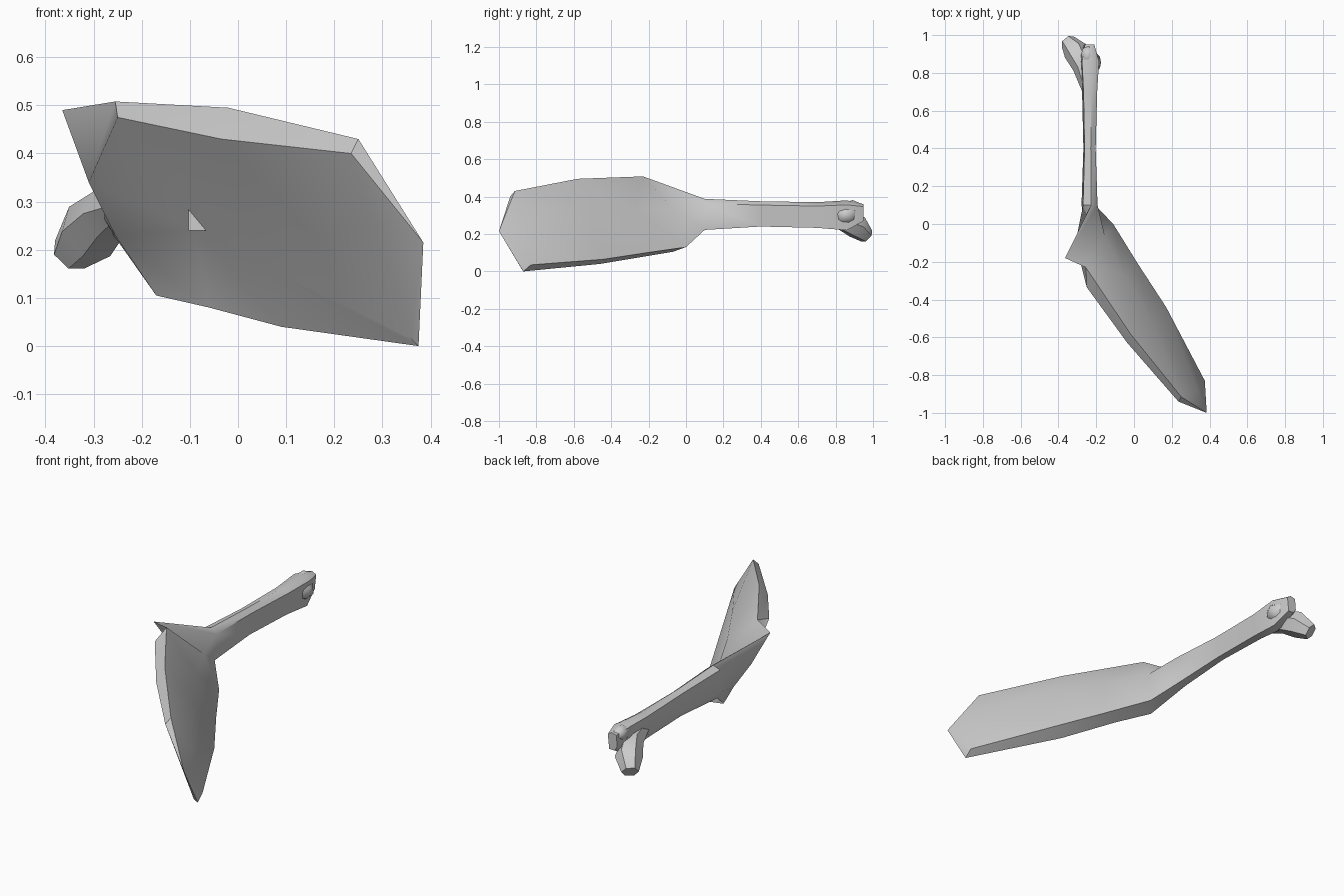
import bpy
import bmesh
from mathutils import Vector, Matrix

default_cube = bpy.data.objects.get("Cube")
if default_cube:
    bpy.data.objects.remove(default_cube)

# Single bone-grey material
bone_grey = bpy.data.materials.new("bone_grey")
bone_grey.use_nodes = True
colour = (0.6, 0.6, 0.6, 1)
bone_grey.diffuse_color = colour
bone_grey.node_tree.nodes["Principled BSDF"].inputs["Base Color"].default_value = colour


def finish(bm, name, angle=0.85):
    """Turn a bmesh into a named, shaded object."""
    bmesh.ops.recalc_face_normals(bm, faces=bm.faces)
    mesh = bpy.data.meshes.new(name)
    bm.to_mesh(mesh)
    bm.free()
    mesh.materials.append(bone_grey)
    obj = bpy.data.objects.new(name, mesh)
    bpy.context.collection.objects.link(obj)
    bpy.ops.object.select_all(action="DESELECT")
    obj.select_set(True)
    bpy.context.view_layer.objects.active = obj
    bpy.ops.object.shade_smooth_by_angle(angle=angle)


def loft(name, rings, tip=None):
    """Skin a list of equal-length rings, closing both ends."""
    bm = bmesh.new()
    loops = [[bm.verts.new(point) for point in ring] for ring in rings]
    count = len(loops[0])
    for a, b in zip(loops, loops[1:]):
        for i in range(count):
            j = (i + 1) % count
            bm.faces.new((a[i], a[j], b[j], b[i]))
    bm.faces.new(loops[0])
    if tip:
        apex = bm.verts.new(tip)
        for i in range(count):
            bm.faces.new((loops[-1][i], loops[-1][(i + 1) % count], apex))
    else:
        bm.faces.new(loops[-1])
    finish(bm, name)


def shaft_ring(y, left, right, bottom, top):
    """Six-sided shaft section, ordered like the blade sections."""
    across = (0.6, 0.1, 0, 0.3, 0.85, 1)
    upward = (1, 0.92, 0.25, 0, 0, 0.85)
    return [(left + (right - left) * u, y, bottom + (top - bottom) * v)
            for u, v in zip(across, upward)]


def tube(name, path, radii):
    """Six-sided tapering tube along a path."""
    points = [Vector(p) for p in path]
    rings = []
    for i, (centre, radius) in enumerate(zip(points, radii)):
        along = points[min(i + 1, len(points) - 1)] - points[max(i - 1, 0)]
        turn = along.to_track_quat("Z", "Y")
        rings.append([centre + turn @ (Matrix.Rotation(k * 1.0472, 3, "Z")
                                       @ Vector((radius, 0, 0))) for k in range(6)])
    loft(name, rings)


# Blade sections: top ridge, front rim, front crease, lower front, lower back, back bulge
root = [(-.365, -.18, .49), (-.31, -.1, .34), (-.255, -.03, .23),
        (-.17, -.07, .105), (-.11, 0, .13), (-.155, -.06, .33)]
upper = [(-.255, -.23, .508), (-.25, -.335, .475), (-.09, -.25, .24),
         (-.06, -.22, .08), (.02, -.21, .1), (-.048, -.275, .335)]
middle = [(-.02, -.58, .495), (-.035, -.63, .43), (.06, -.51, .165),
          (.09, -.46, .04), (.17, -.44, .065), (.1, -.53, .35)]
lower = [(.25, -.915, .43), (.235, -.94, .4), (.36, -.88, .015),
         (.375, -.87, 0), (.375, -.83, .035), (.335, -.88, .27)]

# Shaft sections from the knuckle back to the flared neck
shaft = [shaft_ring(*values) for values in (
    (.95, -.265, -.21, .27, .36),
    (.86, -.285, -.185, .22, .38),
    (.7, -.275, -.195, .233, .37),
    (.4, -.268, -.203, .24, .375),
    (.1, -.278, -.193, .222, .388))]
loft("blade_and_shaft", shaft + [root, upper, middle, lower], tip=(.385, -1, .215))

# Hooked head that swings out and down from the shaft end
tube("hooked_head",
     [(-.24, .7, .29), (-.268, .83, .275), (-.308, .915, .238), (-.35, .965, .19)],
     [.032, .056, .067, .042])


def knob(name, centre, size):
    """Small faceted lump."""
    bm = bmesh.new()
    bmesh.ops.create_icosphere(bm, subdivisions=1, radius=1)
    bmesh.ops.scale(bm, vec=size, verts=bm.verts)
    bmesh.ops.translate(bm, vec=centre, verts=bm.verts)
    finish(bm, name)


# Bumps on the joint end
knob("side_knuckle", (-.21, .855, .3), (.04, .06, .05))
knob("top_knuckle", (-.245, .89, .34), (.04, .065, .042))

# Small squared nub where the front crease begins
bm = bmesh.new()
bmesh.ops.create_cube(bm, size=0.045)
bmesh.ops.rotate(bm, matrix=Matrix.Rotation(-0.1, 3, "Z"), verts=bm.verts)
bmesh.ops.translate(bm, vec=(-.078, -.295, .262), verts=bm.verts)
finish(bm, "crease_nub")
